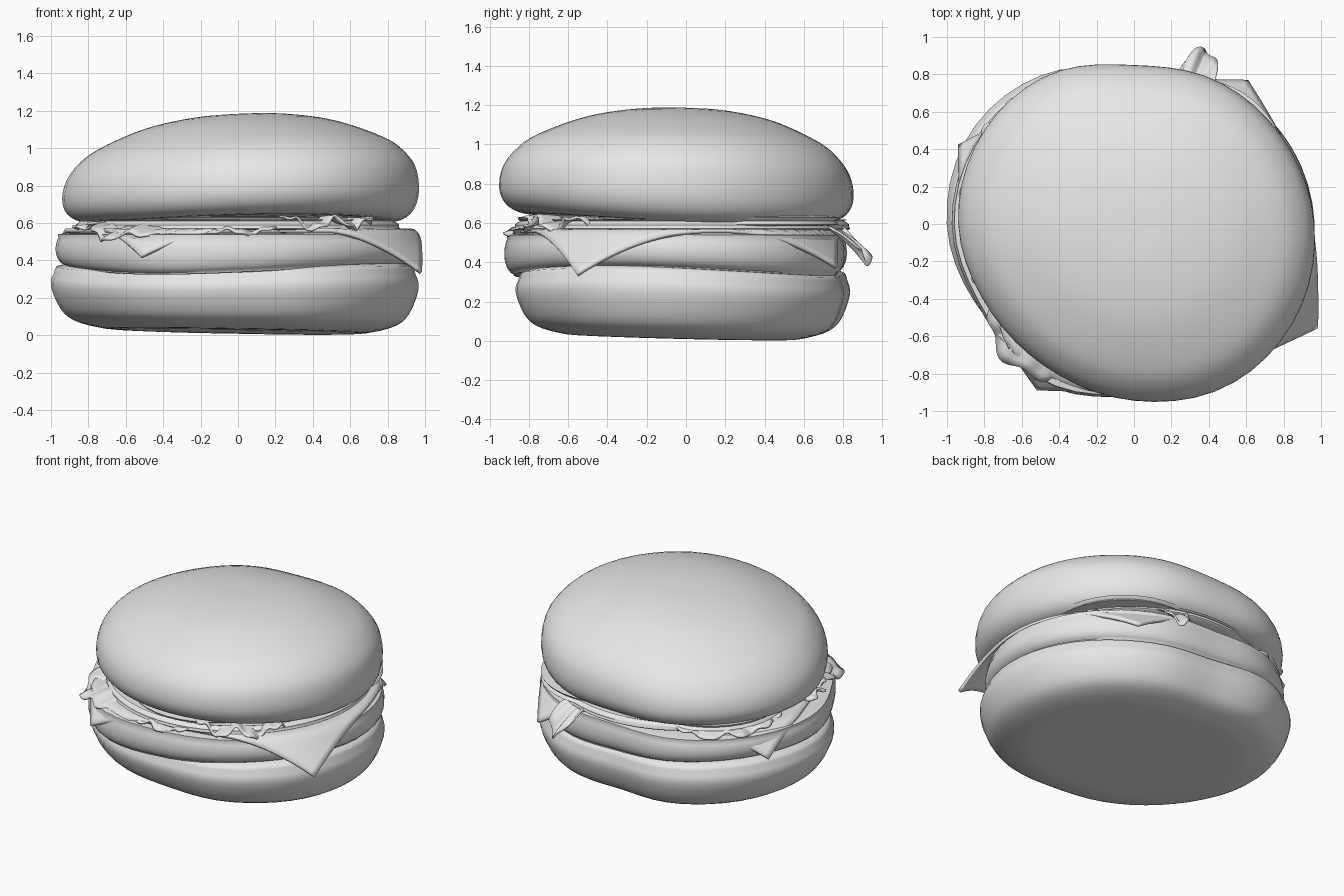
import bpy, bmesh, math
from math import sin, cos, radians, pi, hypot, atan2

cube = bpy.data.objects.get("Cube")
if cube:
    bpy.data.objects.remove(cube)

grey = bpy.data.materials.new("plain_grey")
grey.use_nodes = True
COLOUR = (0.8, 0.8, 0.8, 1)
grey.diffuse_color = COLOUR
grey.node_tree.nodes["Principled BSDF"].inputs["Base Color"].default_value = COLOUR


def finish(name, bm, thickness=0):
    """Turn a bmesh into a smooth shaded object."""
    bmesh.ops.recalc_face_normals(bm, faces=bm.faces)
    mesh = bpy.data.meshes.new(name)
    bm.to_mesh(mesh)
    bm.free()
    mesh.materials.append(grey)
    obj = bpy.data.objects.new(name, mesh)
    bpy.context.collection.objects.link(obj)
    if thickness:
        solid = obj.modifiers.new("thickness", "SOLIDIFY")
        solid.thickness = thickness
        solid.offset = 0
    bpy.ops.object.select_all(action="DESELECT")
    obj.select_set(True)
    bpy.context.view_layer.objects.active = obj
    bpy.ops.object.shade_smooth_by_angle(angle=radians(50))
    return obj


def spline(a, b, c, d, t):
    return b + 0.5 * t * (c - a + t * (2*a - 5*b + 4*c - d + t * (3*(b - c) + d - a)))


def outline(radii, angle):
    """Smooth closed outline through evenly spaced radii."""
    n = len(radii)
    u = (angle / (2 * pi)) % 1 * n
    i = int(u)
    return spline(*(radii[(i + k) % n] for k in (-1, 0, 1, 2)), u - i)


def smooth_profile(points, steps=3):
    pts = [points[0]] + points + [points[-1]]
    result = []
    for i in range(1, len(pts) - 2):
        for s in range(steps):
            result.append([spline(*(pts[i + k][axis] for k in (-1, 0, 1, 2)), s / steps)
                           for axis in (0, 1)])
    return result + [points[-1]]


def round_layer(name, radii, profile, warp, segments=56):
    """Loft a profile of (radius fraction, height) round an uneven outline."""
    bm = bmesh.new()
    rings = []
    for frac, z in smooth_profile(profile):
        ring = []
        for s in range(segments):
            a = 2 * pi * s / segments
            r = max(frac, 0.01) * outline(radii, a)
            x, y = r * cos(a), r * sin(a)
            ring.append(bm.verts.new((x, y, max(0, z + warp(x, y, z)))))
        rings.append(ring)
    for low, high in zip(rings, rings[1:]):
        for s in range(segments):
            t = (s + 1) % segments
            bm.faces.new((low[s], low[t], high[t], high[s]))
    bm.faces.new(rings[0])
    bm.faces.new(rings[-1])
    return finish(name, bm)


def sheet(name, point, nu, nv, thickness):
    """Grid surface from a function of u and v in 0..1."""
    bm = bmesh.new()
    grid = [[bm.verts.new(point(i / nu, j / nv)) for j in range(nv + 1)]
            for i in range(nu + 1)]
    for i in range(nu):
        for j in range(nv):
            bm.faces.new((grid[i][j], grid[i+1][j], grid[i+1][j+1], grid[i][j+1]))
    return finish(name, bm, thickness)


def level(x, y, z):
    return 0


def saddle(x, y, turn):
    """Two-lobed wave round the rim, fading to the middle."""
    return min(1, hypot(x, y)) ** 2 * cos(2 * (atan2(y, x) + turn))


def bun_lean(x, y, z):
    """The dome leans sideways, the underside is wavy."""
    t = min(1, max(0, (z - .6) / .25))
    return .045 * t * x - .025 * y + .022 * (1 - t) * saddle(x, y, 1.22)


# Lower bun, slightly tilted
round_layer("lower_bun",
            [.965, .93, .87, .81, .93, 1.0, 1.0, .94, .89, .86, .94, .98],
            [(0, .02), (.6, .02), (.75, .03), (.88, .065), (.95, .125), (1, .24),
             (.985, .31), (.93, .36), (.6, .375), (0, .375)],
            lambda x, y, z: (-.02 * x - .025 * y) * (1 - z / .4)
            + .08 * z * saddle(x, y, .45))

# Patty
round_layer("patty",
            [.96, .93, .87, .81, .9, .96, .975, .94, .98, .92, .92, .95],
            [(0, .36), (.85, .35), (.95, .36), (.99, .4), (1, .46),
             (.985, .52), (.95, .545), (.6, .55), (0, .55)],
            lambda x, y, z: .16 * max(0, .55 - z) * saddle(x, y, .45))

# Upper bun, domed and leaning
round_layer("upper_bun",
            [.965, .92, .885, .85, .92, .945, .94, .9, .9, .945, 1.0, 1.0],
            [(0, .64), (.6, .63), (.83, .615), (.93, .635), (.985, .69), (1, .77),
             (.975, .87), (.9, .96), (.8, 1.025), (.6, 1.105), (.42, 1.15),
             (.2, 1.178), (0, 1.182)],
            bun_lean)

# Cheese slice: a square draped over the patty rim
CORNERS = [(radians(a), r) for a, r in ((-122, 1.09), (-27, 1.28), (53.5, 1.17), (153, 1.18))]


def cheese_point(u, v):
    weights = ((1-u) * (1-v), u * (1-v), u * v, (1-u) * v)
    x = sum(w * r * cos(a) for w, (a, r) in zip(weights, CORNERS))
    y = sum(w * r * sin(a) for w, (a, r) in zip(weights, CORNERS))
    e = hypot(x / .975, y / .865)
    over = max(0, 1 - .965 / max(e, .01))
    drop = over * hypot(x, y)
    shrink = 1 - .5 * over
    return x * shrink, y * shrink - .055, .56 - .62 * drop


sheet("cheese_slice", cheese_point, 40, 40, .02)

# Filling layer and tomato slices
round_layer("filling", [.86, .83, .81, .87],
            [(0, .56), (.9, .56), (1, .58), (.97, .61), (.9, .62), (0, .625)], level)
for i, (x, y, r) in enumerate(((.32, .28, .48), (-.36, .24, .46), (.05, -.34, .5))):
    slice_ = round_layer(f"tomato_slice_{i + 1}", [r] * 4,
                         [(0, .585), (.95, .585), (1, .61), (.95, .635), (0, .635)],
                         level, 36)
    slice_.location = (x, y, 0)


# Lettuce leaves: ruffled strips poking out between the layers
def lettuce(name, start, end, inner, outer, height, droop, ruffle=.03, waves=4):
    def point(u, v):
        a = radians(start + (end - start) * u)
        fade = sin(pi * u) ** .5 if 0 < u < 1 else 0
        reach = inner + (outer - inner) * v * (.35 + .65 * fade)
        reach += .02 * v * sin(waves * 9 * u)
        z = height - droop * v * v * fade
        z += ruffle * v * (sin(waves * 2 * pi * u) + .4 * sin(waves * 5 * pi * u + 1))
        return reach * cos(a), reach * sin(a), z
    return sheet(name, point, 48, 8, .012)


lettuce("lettuce_front_left", -75, -28, .68, .94, .615, .02, .032, 3)
lettuce("lettuce_front", -112, -68, .68, .91, .59, .04, .015, 3)
lettuce("lettuce_front_right", -178, -145, .68, .9, .595, .01, .015, 3)
lettuce("lettuce_front_right_corner", -152, -112, .68, 1.0, .6, .08, .02, 2)
lettuce("lettuce_back_right", 120, 172, .7, .94, .59, .03, .015, 3)
lettuce("lettuce_back_tip", 60, 74, .68, 1.01, .6, .18, .03, 1.2)
